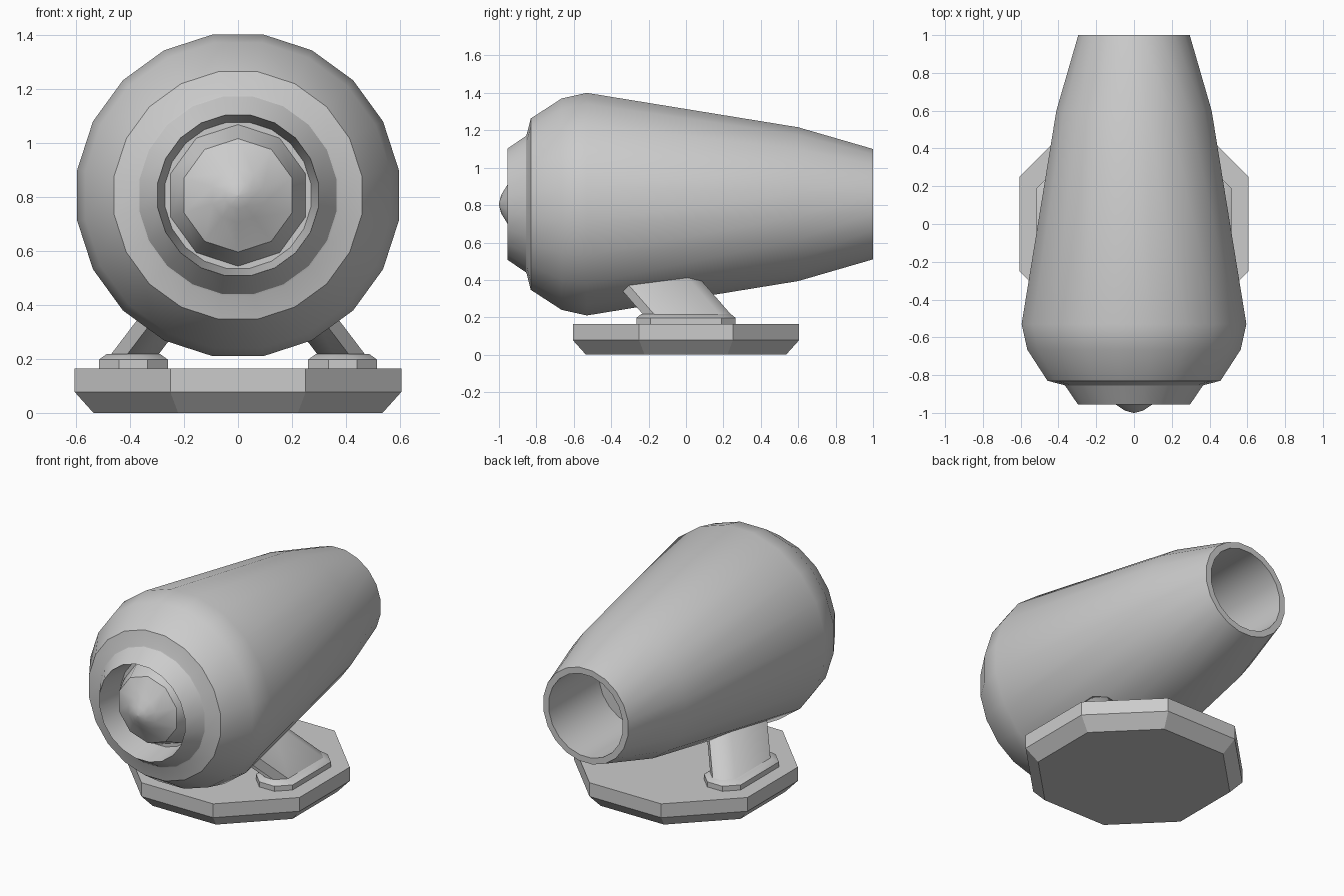
import bpy, bmesh, math

if "Cube" in bpy.data.objects:
    bpy.data.objects.remove(bpy.data.objects["Cube"])


def finish(name, bm, angle=30):
    bmesh.ops.remove_doubles(bm, verts=bm.verts, dist=1e-5)
    bmesh.ops.recalc_face_normals(bm, faces=bm.faces)
    me = bpy.data.meshes.new(name)
    bm.to_mesh(me)
    bm.free()
    ob = bpy.data.objects.new(name, me)
    bpy.context.collection.objects.link(ob)
    bpy.ops.object.select_all(action='DESELECT')
    ob.select_set(True)
    bpy.context.view_layer.objects.active = ob
    bpy.ops.object.shade_smooth_by_angle(angle=math.radians(angle))
    return ob


def loft(name, rings, angle=30):
    """Skin a stack of equal-length closed rings and cap both ends."""
    bm = bmesh.new()
    vs = [[bm.verts.new(p) for p in r] for r in rings]
    n = len(vs[0])
    for a, b in zip(vs, vs[1:]):
        for i in range(n):
            j = (i + 1) % n
            bm.faces.new((a[i], a[j], b[j], b[i]))
    bm.faces.new(vs[0])
    bm.faces.new(vs[-1])
    return finish(name, bm, angle)


def lathe(name, profile, n, phase, angle=30, zc=0.805):
    """Revolve (y, radius) points about the horizontal y axis."""
    rings = []
    for y, r in profile:
        rings.append([(r * math.cos(phase + 2 * math.pi * i / n), y,
                       zc + r * math.sin(phase + 2 * math.pi * i / n)) for i in range(n)])
    return loft(name, rings, angle)


def octagon(cx, cy, z, hx, hy, cut):
    return [(cx + x, cy + y, z) for x, y in (
        (hx, -hy + cut), (hx, hy - cut), (hx - cut, hy), (-hx + cut, hy),
        (-hx, hy - cut), (-hx, -hy + cut), (-hx + cut, -hy), (hx - cut, -hy))]


# Hollow tapered housing with front recess and rear bore
k = 1 / math.cos(math.pi / 20)
housing = [(-0.78, 0.27), (-0.955, 0.297), (-0.855, 0.365), (-0.852, 0.372),
           (-0.83, 0.458), (-0.665, 0.565), (-0.53, 0.595), (0.6, 0.411),
           (1.0, 0.295), (1.0, 0.257), (0.5, 0.257)]
lathe("housing", [(y, r * k) for y, r in housing], 20, math.pi / 20)

# Domed nose inside the front ring
lathe("nose", [(-1.0, 0.004), (-0.988, 0.05), (-0.957, 0.1), (-0.9, 0.21),
               (-0.78, 0.262)], 10, math.pi / 2, 35)

# Octagonal base with chamfered underside
c = 2 - math.sqrt(2)
loft("base", [octagon(0, 0, z, h, h, h * c)
              for z, h in ((0, 0.535), (0.078, 0.605), (0.165, 0.605))])

# Leaning struts on chamfered feet, one per side
for s, side in ((1, "right"), (-1, "left")):
    loft(side + "_foot", [octagon(s * 0.387, 0, z, hx, hy, 0.075) for z, hx, hy in
                          ((0.16, 0.128, 0.265), (0.197, 0.128, 0.265), (0.217, 0.1, 0.24))])
    loft(side + "_strut", [octagon(s * (0.387 - 0.76 * d), 0.01 - 0.87 * d, 0.21 + d,
                                   0.088, 0.235, 0.06) for d in (0, 0.28)], 50)
